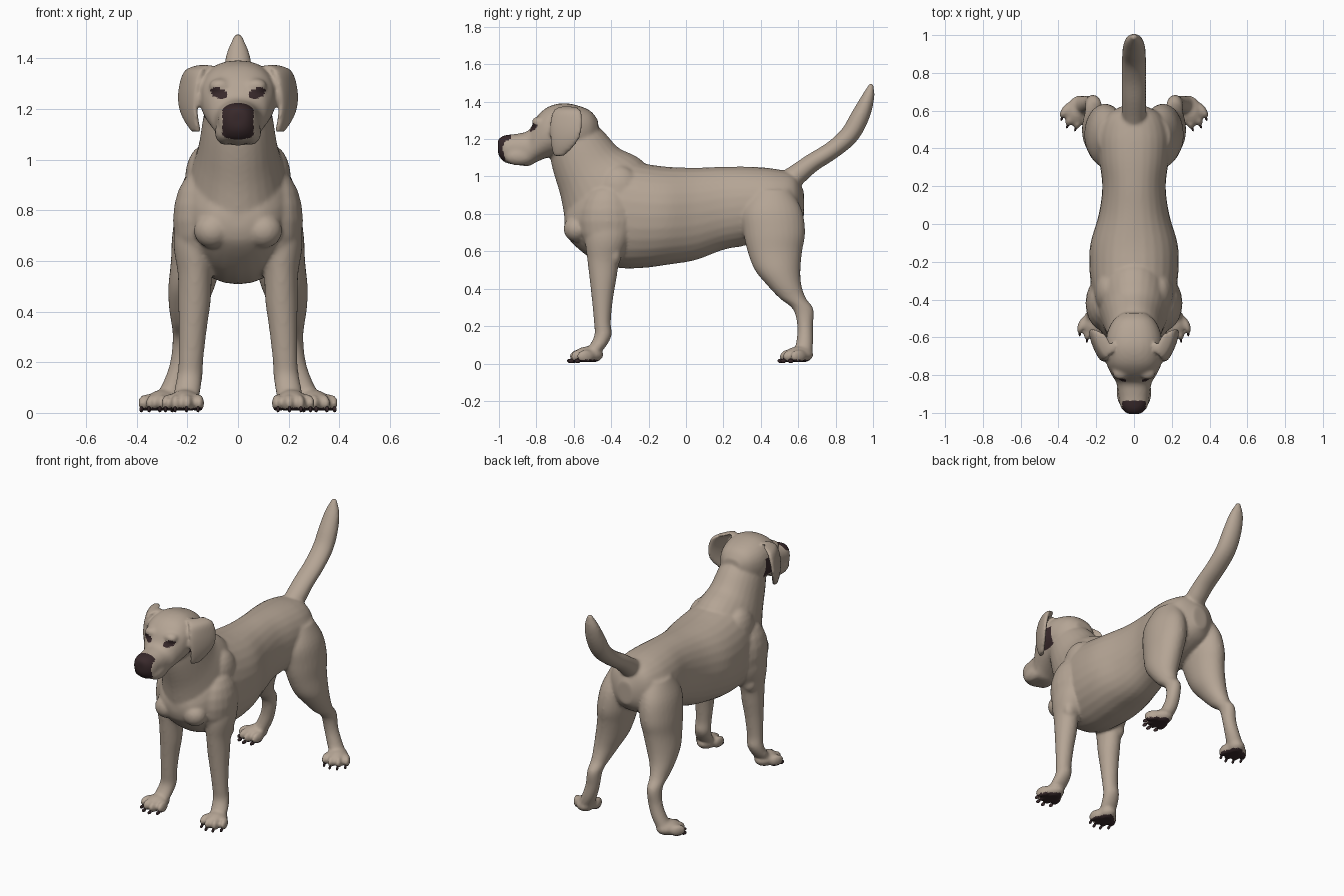
import bpy, bmesh, math
from mathutils import Vector, Matrix

if "Cube" in bpy.data.objects:
    bpy.data.objects.remove(bpy.data.objects["Cube"])


def material(name, rgb):
    m = bpy.data.materials.new(name)
    m.diffuse_color = (*rgb, 1)
    m.use_nodes = True
    m.node_tree.nodes["Principled BSDF"].inputs["Base Color"].default_value = m.diffuse_color
    return m


COAT = material("tan coat", (0.46, 0.375, 0.30))
DARK = material("dark brown skin", (0.04, 0.022, 0.024))


def catmull(a, b, c, d, t):
    return [0.5 * (2 * q + (r - p) * t + (2 * p - 5 * q + 4 * r - s) * t * t
                   + (3 * q - p - 3 * r + s) * t ** 3) for p, q, r, s in zip(a, b, c, d)]


def loft(bm, secs, axis=None, side=1, power=2.0, shear=None, n=28, steps=5):
    """Smooth tube through (x, y, z, half width, half depth) sections."""
    pts = []
    for i in range(len(secs) - 1):
        a, d = secs[max(i - 1, 0)], secs[min(i + 2, len(secs) - 1)]
        pts += [catmull(a, secs[i], secs[i + 1], d, k / steps) for k in range(steps)]
    pts.append(list(secs[-1]))
    rings = []
    for i, p in enumerate(pts):
        q, r = pts[max(i - 1, 0)], pts[min(i + 1, len(pts) - 1)]
        t = Vector(axis) if axis else (Vector(r[:3]) - Vector(q[:3])).normalized()
        u = (Vector((1, 0, 0)) - t * t.x).normalized()
        v = t.cross(u)
        ring = []
        for k in range(n):
            a = 2 * math.pi * k / n
            c, s = math.cos(a), math.sin(a)
            c = math.copysign(abs(c) ** (2 / power), c)
            s = math.copysign(abs(s) ** (2 / power), s)
            co = Vector(p[:3]) + u * c * max(p[3], .003) + v * s * max(p[4], .003)
            if shear:
                co.x += shear[0] * (co.y - shear[1])
            co.x *= side
            ring.append(bm.verts.new(co))
        rings.append(ring)
    faces = [bm.faces.new(rings[0]), bm.faces.new(rings[-1])]
    for a, b in zip(rings, rings[1:]):
        for k in range(n):
            faces.append(bm.faces.new((a[k], a[(k + 1) % n], b[(k + 1) % n], b[k])))
    bmesh.ops.recalc_face_normals(bm, faces=faces)


def blob(bm, c, r, yaw=0.0, side=1, seg=20):
    m = (Matrix.Translation((c[0] * side, c[1], c[2])) @ Matrix.Rotation(yaw * side, 4, 'Z')
         @ Matrix.Diagonal((*r, 1)))
    bmesh.ops.create_uvsphere(bm, u_segments=seg, v_segments=seg // 2, radius=1, matrix=m)


def to_object(bm, name, mats):
    me = bpy.data.meshes.new(name)
    bm.to_mesh(me)
    bm.free()
    for m in mats:
        me.materials.append(m)
    ob = bpy.data.objects.new(name, me)
    bpy.context.collection.objects.link(ob)
    return ob


body, claws = bmesh.new(), bmesh.new()


def paw(cx, cy, yaw, side):
    def at(dx, dy, z):
        return (cx + dx * math.cos(yaw) - dy * math.sin(yaw),
                cy + dx * math.sin(yaw) + dy * math.cos(yaw), z)
    blob(body, at(0, .01, .047), (.06, .08, .045), yaw, side)
    for dx, dy in ((-.06, -.015), (-.021, -.042), (.021, -.042), (.06, -.015)):
        blob(body, at(dx, dy, .039), (.0225, .05, .036), yaw + dx * 4, side)
        blob(claws, at(dx * 1.08, dy - .045, .014), (.007, .017, .012), yaw, side, 10)


# Torso, from rump to chest
loft(body, [(0, y, z, w, h) for y, z, w, h in (
    (.63, .85, .05, .07), (.58, .865, .14, .145), (.48, .855, .185, .185),
    (.35, .845, .185, .207), (.2, .83, .168, .222), (.05, .80, .187, .247),
    (-.1, .79, .23, .262), (-.22, .79, .237, .278), (-.35, .80, .225, .29),
    (-.47, .80, .21, .26), (-.56, .78, .18, .18), (-.63, .76, .11, .09),
    (-.65, .76, .04, .03))], axis=(0, -1, 0), power=2.15)
# Neck
loft(body, [(0, -.36, .80, .19, .23), (0, -.43, .92, .19, .26), (0, -.515, 1.04, .158, .197),
            (0, -.58, 1.16, .138, .162), (0, -.63, 1.25, .12, .12)])
# Head and muzzle
loft(body, [(0, y, z, w, h) for y, z, w, h in (
    (-.47, 1.25, .06, .05), (-.51, 1.25, .11, .10), (-.58, 1.25, .143, .13),
    (-.66, 1.255, .15, .137), (-.74, 1.236, .145, .135), (-.80, 1.197, .118, .12),
    (-.84, 1.152, .094, .096), (-.90, 1.145, .083, .084), (-.96, 1.147, .074, .075),
    (-.99, 1.153, .054, .058), (-1.006, 1.16, .03, .036))], axis=(0, -1, 0), power=2.3)
# Tail
loft(body, [(0, .50, .95, .06, .06), (0, .58, 1.0, .064, .058), (0, .67, 1.07, .064, .05),
            (0, .78, 1.14, .064, .048), (0, .872, 1.22, .064, .051), (0, .93, 1.32, .06, .05),
            (0, .972, 1.42, .045, .035), (0, .992, 1.497, .012, .012)])
# Belly sheath
blob(body, (0, .26, .655), (.035, .07, .035))

for s in (1, -1):
    # Shoulder, chest and elbow muscles
    blob(body, (.13, -.36, .92), (.08, .12, .14), 0, s)
    blob(body, (.15, -.42, .76), (.107, .15, .2), 0, s)
    blob(body, (.10, -.585, .72), (.075, .07, .07), 0, s)
    blob(body, (.19, -.385, .58), (.045, .04, .06), 0, s)
    # Front leg
    loft(body, [(.15, -.40, .85, .085, .12), (.17, -.42, .68, .085, .12),
                (.17, -.44, .55, .068, .087), (.172, -.444, .44, .064, .07),
                (.178, -.447, .34, .056, .056), (.185, -.447, .22, .049, .045),
                (.19, -.444, .15, .05, .046), (.20, -.475, .09, .052, .046),
                (.207, -.51, .05, .05, .045)], axis=(0, 0, -1), side=s)
    paw(.213, -.53, .15, s)
    # Hind leg
    loft(body, [(.12, .46, .93, .07, .10), (.14, .46, .82, .10, .16),
                (.153, .472, .70, .107, .165), (.165, .475, .6, .10, .146),
                (.183, .49, .5, .092, .122), (.2, .525, .42, .073, .092),
                (.21, .57, .35, .053, .071), (.215, .627, .29, .043, .055),
                (.225, .637, .2, .043, .042), (.25, .635, .12, .046, .045),
                (.28, .625, .06, .05, .05)], axis=(0, 0, -1), side=s)
    paw(.30, .595, .35, s)
    # Ear flap, its back edge swung outwards
    loft(body, [(.125, -.63, 1.375, .02, .045), (.17, -.635, 1.352, .026, .075),
                (.194, -.64, 1.29, .022, .087), (.201, -.645, 1.22, .021, .082),
                (.194, -.66, 1.16, .02, .062), (.18, -.68, 1.11, .016, .03)],
         axis=(0, 0, -1), side=s, shear=(.38, -.64))
    # Brow and lip
    blob(body, (.07, -.785, 1.29), (.045, .04, .032), 0, s)
    blob(body, (.05, -.89, 1.108), (.042, .085, .05), 0, s)

# Fuse all parts into one smooth skin
raw = to_object(body, "body_parts", [COAT])
rm = raw.modifiers.new("fuse", 'REMESH')
rm.mode = 'VOXEL'
rm.voxel_size = 0.0095
sm = raw.modifiers.new("soften", 'SMOOTH')
sm.factor, sm.iterations = 0.5, 6
skin = bpy.data.meshes.new_from_object(raw.evaluated_get(bpy.context.evaluated_depsgraph_get()))
bpy.data.objects.remove(raw)
skin.name = "dog_body"
skin.materials.clear()
skin.materials.append(COAT)
skin.materials.append(DARK)
dog = bpy.data.objects.new("dog_body", skin)
bpy.context.collection.objects.link(dog)

# Flat soles
for v in skin.vertices:
    v.co.z = max(v.co.z, 0.009)


def is_dark(c, n):
    x, y, z = abs(c.x), c.y, c.z
    if z < .02:                                                   # paw pads
        return True
    if y < -.94 - .25 * (1.2 - z) and x < .062 and z > 1.08:      # nose
        return True
    ez = 1.262 + .25 * (x - .075)                                 # slanted eyes
    if y < -.76 and ((x - .075) / .034) ** 2 + ((z - ez) / .021) ** 2 < 1:
        return True
    # ear opening, under the flap
    return (.12 < x < .165 and -.70 < y < -.61 and 1.16 < z < 1.29
            and n.x * math.copysign(1, c.x) > .3)


for p in skin.polygons:
    p.use_smooth = True
    p.material_index = int(is_dark(p.center, p.normal))

# Claws
nails = to_object(claws, "claws", [DARK])
for p in nails.data.polygons:
    p.use_smooth = True
for v in nails.data.vertices:
    v.co.z = max(v.co.z, 0.0)
